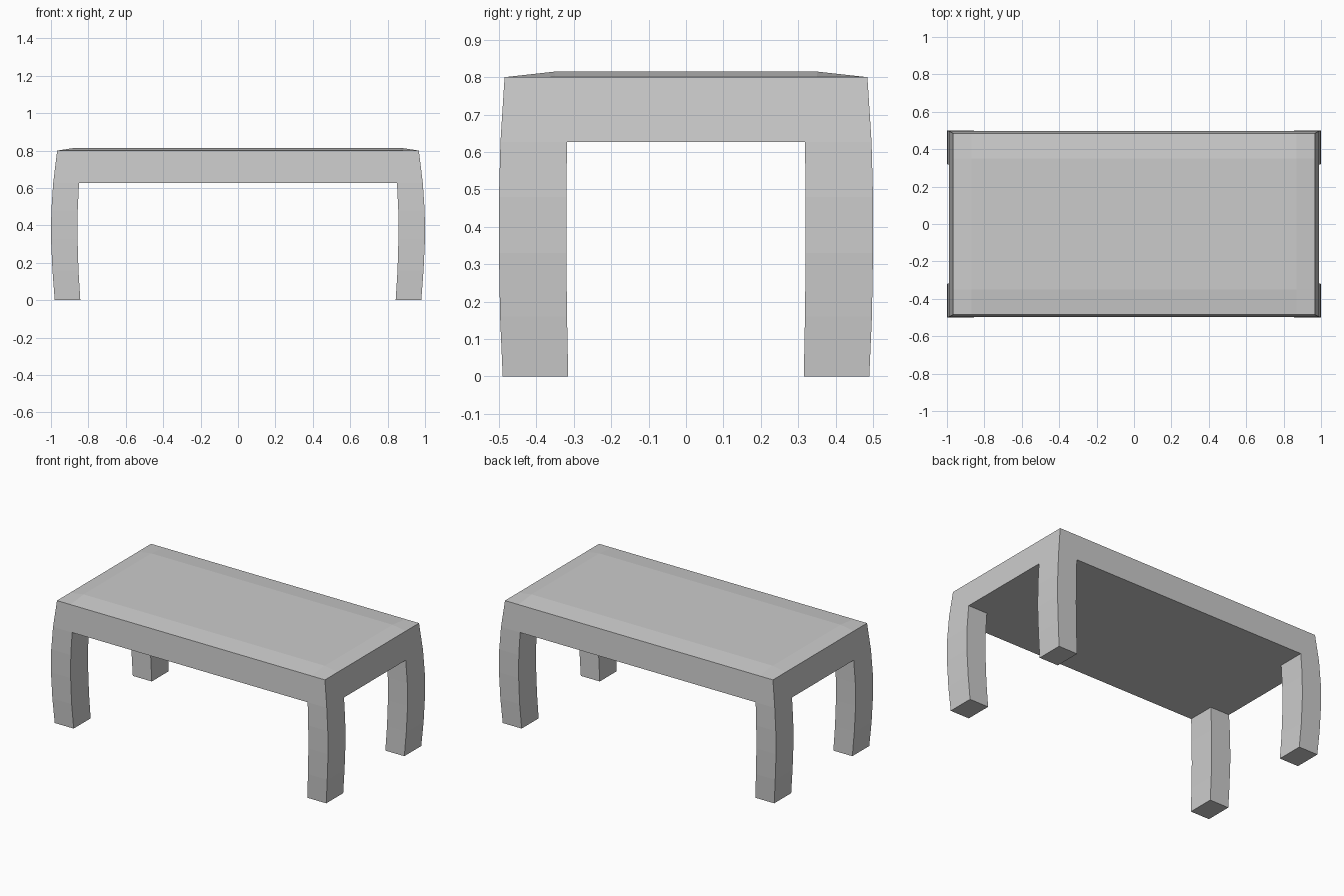
import bpy, bmesh

if "Cube" in bpy.data.objects:
    bpy.data.objects.remove(bpy.data.objects["Cube"])

# Level profile: z, outer x, inner x, outer y, inner y
levels = [
    (0.00, 0.980, 0.843, 0.490, 0.315),
    (0.16, 0.992, 0.853, 0.497, 0.318),
    (0.33, 1.000, 0.858, 0.500, 0.320),
    (0.48, 0.998, 0.857, 0.500, 0.320),
    (0.627, 0.988, 0.850, 0.496, 0.318),
    (0.80, 0.967, 0.870, 0.485, 0.350),
]
TOP = len(levels) - 1
bm = bmesh.new()
verts = {}


def vert(i, j, k):
    """Shared vertex at grid column i, row j, level k."""
    if (i, j, k) not in verts:
        z, xo, xi, yo, yi = levels[k]
        x = (-xo, -xi, xi, xo)[i]
        y = (-yo, -yi, yi, yo)[j]
        if k == TOP and i in (1, 2) and j in (1, 2):
            z = 0.815  # slightly raised centre of the top
        verts[i, j, k] = bm.verts.new((x, y, z))
    return verts[i, j, k]


def solid(i, j, k):
    """Full slab in the top layer, corner legs below it."""
    if not (0 <= i < 3 and 0 <= j < 3 and 0 <= k < TOP):
        return False
    return k == TOP - 1 or (i != 1 and j != 1)


# Each cell side: neighbour offset and its four corners
sides = [
    ((-1, 0, 0), [(0, 0, 0), (0, 0, 1), (0, 1, 1), (0, 1, 0)]),
    ((1, 0, 0), [(1, 0, 0), (1, 1, 0), (1, 1, 1), (1, 0, 1)]),
    ((0, -1, 0), [(0, 0, 0), (1, 0, 0), (1, 0, 1), (0, 0, 1)]),
    ((0, 1, 0), [(0, 1, 0), (0, 1, 1), (1, 1, 1), (1, 1, 0)]),
    ((0, 0, -1), [(0, 0, 0), (0, 1, 0), (1, 1, 0), (1, 0, 0)]),
    ((0, 0, 1), [(0, 0, 1), (1, 0, 1), (1, 1, 1), (0, 1, 1)]),
]

# Skin the table: one face wherever a solid cell meets empty space
for k in range(TOP):
    for i in range(3):
        for j in range(3):
            if not solid(i, j, k):
                continue
            for (a, b, c), corners in sides:
                if not solid(i + a, j + b, k + c):
                    bm.faces.new([vert(i + p, j + q, k + r) for p, q, r in corners])

mesh = bpy.data.meshes.new("table")
bm.to_mesh(mesh)
bm.free()
bpy.context.collection.objects.link(bpy.data.objects.new("table", mesh))
